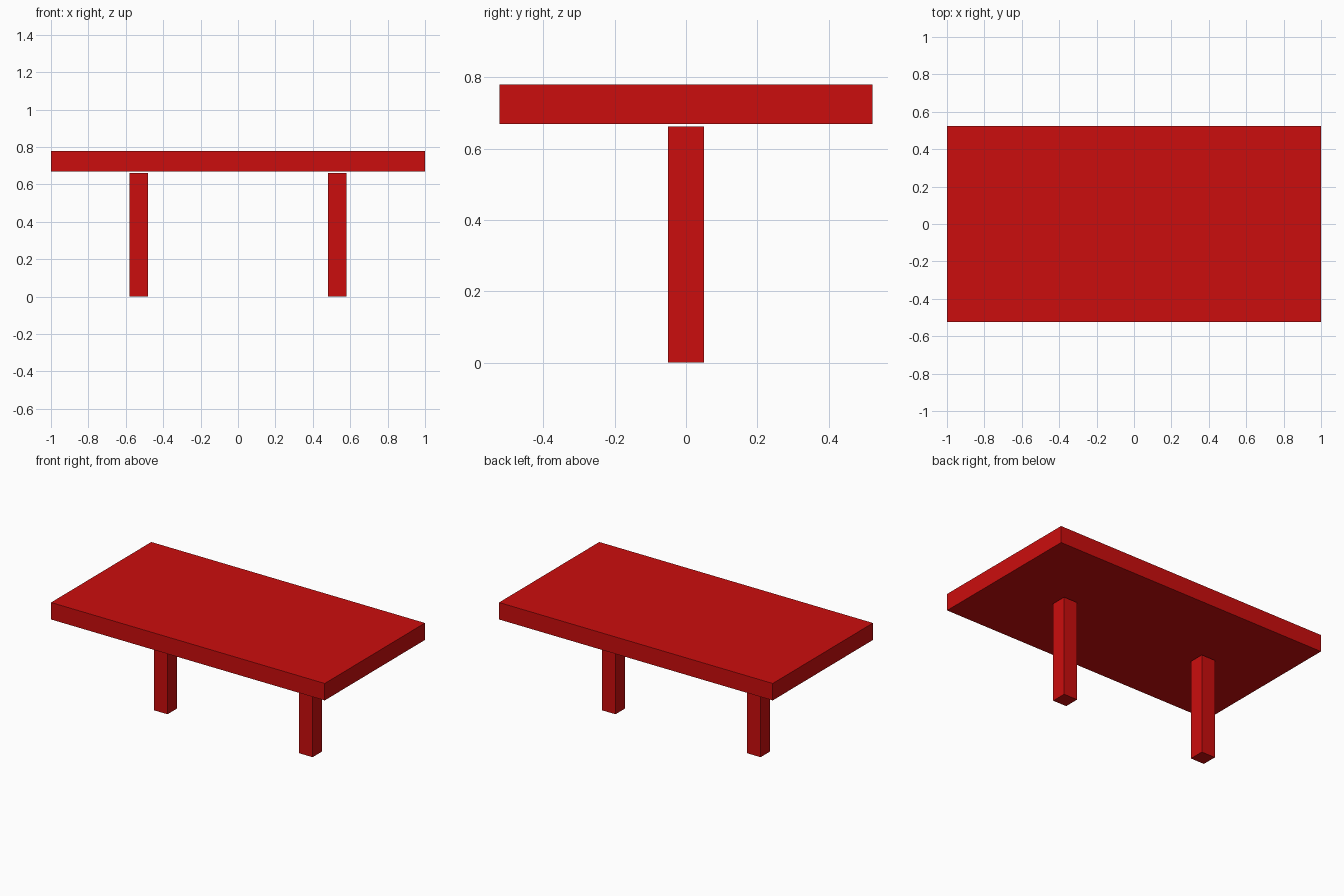
import bpy

cube = bpy.data.objects.get("Cube")
if cube:
    bpy.data.objects.remove(cube, do_unlink=True)

# Single flat red
red = bpy.data.materials.new("red")
red.use_nodes = True
colour = (0.6, 0.004, 0.004, 1)
red.diffuse_color = colour
red.node_tree.nodes["Principled BSDF"].inputs["Base Color"].default_value = colour


def box(name, x, y, size, bottom, top):
    """Axis-aligned box centred on x, y between two heights."""
    bpy.ops.mesh.primitive_cube_add(size=1, location=(x, y, (bottom + top) / 2))
    obj = bpy.context.object
    obj.name = name
    obj.scale = (size[0], size[1], top - bottom)
    bpy.ops.object.transform_apply(location=False, rotation=False, scale=True)
    obj.data.materials.append(red)
    return obj


# Table top slab
box("table_top", 0, 0, (2, 1.046), 0.668, 0.78)

# Two square legs on the centre line, just short of the slab
for name, side in (("left_leg", 1), ("right_leg", -1)):
    box(name, side * 0.53, 0, (0.1, 0.1), 0, 0.661)
